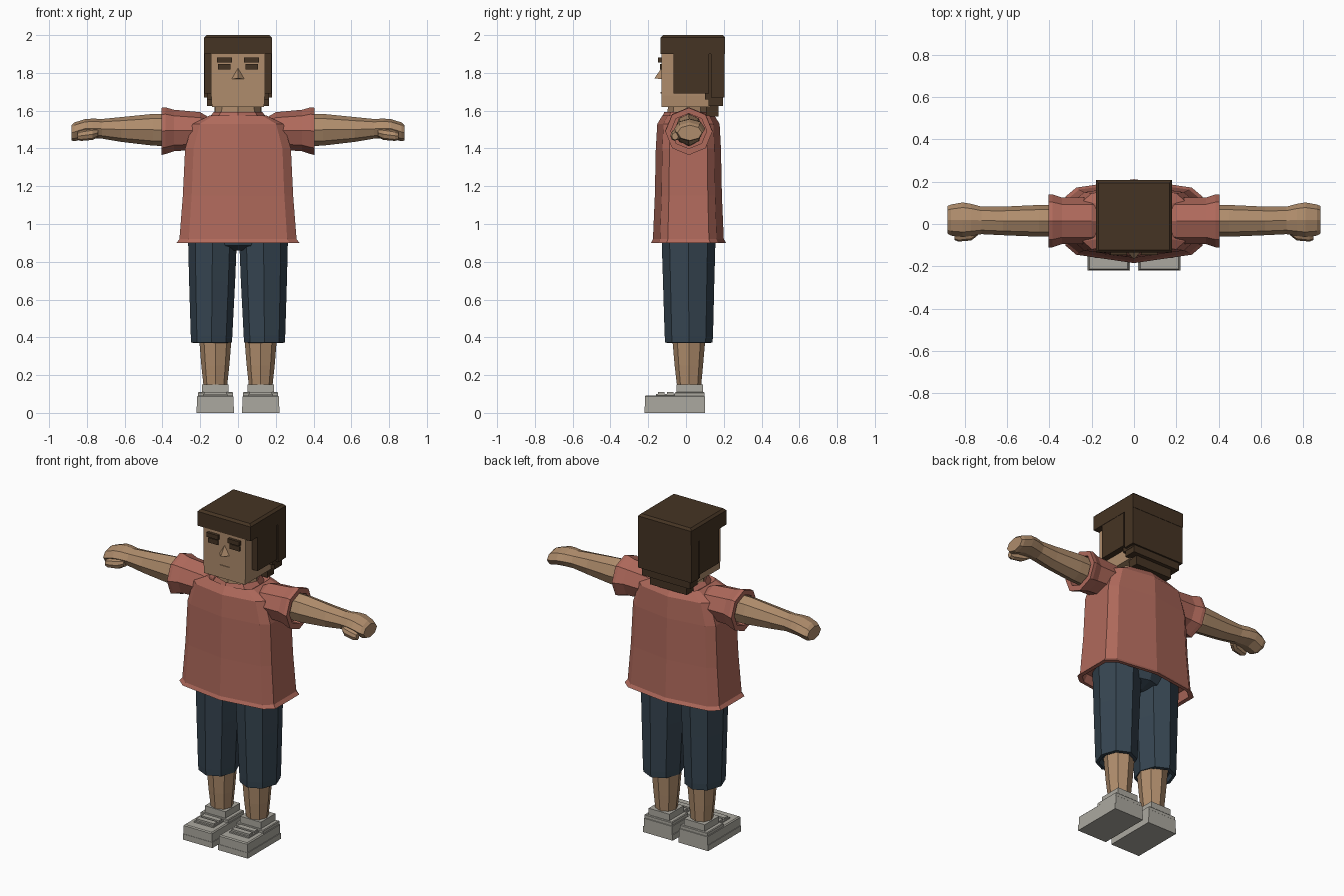
import bpy, bmesh, math
from mathutils import Vector

old = bpy.data.objects.get("Cube")
if old:
    bpy.data.objects.remove(old, do_unlink=True)


def material(name, r, g, b):
    m = bpy.data.materials.new(name)
    m.use_nodes = True
    m.diffuse_color = (r, g, b, 1)
    m.node_tree.nodes["Principled BSDF"].inputs["Base Color"].default_value = (r, g, b, 1)
    return m


SKIN = material("skin", .43, .265, .15)
SHIRT = material("red shirt", .43, .142, .105)
NAVY = material("navy cloth", .037, .06, .083)
HAIR = material("dark brown hair", .06, .034, .017)
SHOE = material("grey shoe", .41, .395, .35)


def finish(name, bm, mat, mirror=False):
    bmesh.ops.recalc_face_normals(bm, faces=bm.faces)
    me = bpy.data.meshes.new(name)
    bm.to_mesh(me)
    bm.free()
    me.materials.append(mat)
    ob = bpy.data.objects.new(name, me)
    bpy.context.collection.objects.link(ob)
    if mirror:
        mod = ob.modifiers.new("mirror", "MIRROR")
        mod.use_mirror_merge = False
    return ob


def loft(name, rings, mat, mirror=False):
    """Skin a list of equal-length rings and cap both ends."""
    bm = bmesh.new()
    loops = [[bm.verts.new(p) for p in ring] for ring in rings]
    n = len(loops[0])
    for a, b in zip(loops, loops[1:]):
        for i in range(n):
            j = (i + 1) % n
            bm.faces.new((a[i], a[j], b[j], b[i]))
    bm.faces.new(loops[0])
    bm.faces.new(loops[-1])
    return finish(name, bm, mat, mirror)


def box(name, x0, x1, y0, y1, z0, z1, mat, mirror=False, inset=0):
    """Box whose top can be drawn in by an inset."""
    def ring(z, d):
        return [(x0 + d, y0 + d, z), (x1 - d, y0 + d, z), (x1 - d, y1 - d, z), (x0 + d, y1 - d, z)]
    return loft(name, [ring(z0, 0), ring(z1 - inset, 0), ring(z1, inset)] if inset
                else [ring(z0, 0), ring(z1, 0)], mat, mirror)


OCT = [(math.cos(i * math.pi / 4), math.sin(i * math.pi / 4)) for i in range(8)]


def oct_z(z, cx, rx, y0, y1):
    """Level octagon with corners on the axes."""
    return [(cx + rx * c, (y0 + y1) / 2 + (y1 - y0) / 2 * s, z) for c, s in OCT]


def oct_x(x, y0, y1, z0, z1):
    """Upright octagon facing sideways."""
    return [(x, (y0 + y1) / 2 + (y1 - y0) / 2 * c, (z0 + z1) / 2 + (z1 - z0) / 2 * s) for c, s in OCT]


# Shirt body: ten-sided rings, flared and hollow at the hem
HALF = [(0, -1), (.84, -.8), (1, -.58), (1, .58), (.84, .8), (0, 1)]
TORSO = HALF + [(-x, y) for x, y in HALF[-2:0:-1]]


def torso(z, rx, y0, y1):
    return [(rx * x, (y0 + y1) / 2 + (y1 - y0) / 2 * y, z) for x, y in TORSO]


loft("shirt_body", [torso(*r) for r in [
    (.95, .285, -.15, .175), (.9, .3, -.165, .19), (.9, .325, -.185, .212),
    (.92, .31, -.175, .2), (1.15, .292, -.165, .19), (1.4, .28, -.16, .185),
    (1.53, .24, -.152, .178), (1.575, .15, -.125, .15), (1.555, .12, -.1, .12)]], SHIRT)

# Collar and neck
loft("collar", [oct_z(1.55, 0, .16, -.135, .14), oct_z(1.592, 0, .13, -.115, .12),
                oct_z(1.57, 0, .11, -.095, .1)], SHIRT)
loft("neck", [oct_z(1.5, 0, .125, -.1, .11), oct_z(1.66, 0, .12, -.095, .105)], SKIN)

# Sleeves with a hollow cuff
loft("sleeve", [oct_x(*r) for r in [
    (.12, -.08, .1, 1.42, 1.545), (.2, -.095, .125, 1.395, 1.592),
    (.34, -.095, .125, 1.385, 1.605), (.385, -.11, .14, 1.37, 1.618),
    (.405, -.11, .14, 1.365, 1.615), (.405, -.08, .11, 1.4, 1.585),
    (.36, -.08, .11, 1.4, 1.585)]], SHIRT, True)

# Arm running into a mitten hand that droops at the fingertips
loft("arm", [oct_x(*r) for r in [
    (.3, -.06, .09, 1.41, 1.585), (.45, -.06, .09, 1.415, 1.583),
    (.62, -.053, .082, 1.435, 1.566), (.72, -.048, .082, 1.452, 1.556),
    (.77, -.056, .095, 1.455, 1.558), (.81, -.062, .102, 1.455, 1.555),
    (.865, -.055, .092, 1.438, 1.538), (.882, -.045, .085, 1.442, 1.523)]], SKIN, True)
loft("thumb", [oct_x(*r) for r in [
    (.74, -.055, .0, 1.46, 1.505), (.77, -.078, -.02, 1.445, 1.505),
    (.83, -.083, -.035, 1.44, 1.495), (.85, -.075, -.04, 1.445, 1.485)]], SKIN, True)

# Shorts, hips and lower legs
loft("shorts_leg", [oct_z(*r) for r in [
    (.4, .14, .085, -.08, .11), (.37, .14, .09, -.09, .12), (.372, .14, .108, -.11, .14),
    (.41, .14, .11, -.113, .143), (.7, .137, .122, -.122, .15),
    (.95, .135, .13, -.13, .157)]], NAVY, True)
loft("shorts_hips", [oct_z(.86, 0, .03, -.04, .07), oct_z(.885, 0, .2, -.115, .14),
                     oct_z(.95, 0, .26, -.13, .157)], NAVY)
loft("lower_leg", [oct_z(.12, .12, .06, -.045, .078), oct_z(.25, .12, .074, -.06, .09),
                   oct_z(.42, .12, .088, -.075, .105)], SKIN, True)

# Shoes: sole, upper, ankle cuff and lace bars
box("shoe_sole", .02, .22, -.22, .1, 0, .035, SHOE, True)
box("shoe_toe", .024, .216, -.218, .1, .035, .092, SHOE, True, .006)
box("shoe_heel", .027, .213, -.06, .098, .08, .11, SHOE, True, .004)
box("ankle_cuff", .05, .19, -.05, .09, .1, .15, SHOE, True)
for y in (-.148, -.1):
    box("lace_bar", .06, .18, y, y + .033, .085, .111, SHOE, True)
box("shoe_tongue", .055, .185, -.16, -.05, .08, .1, SHOE, True)

# Head tapering slightly to the chin
loft("head", [[(x * w, y, z) for x, y in ((-1, -.13), (1, -.13), (1, .13), (-1, .13))]
              for z, w in ((1.62, .138), (1.68, .142), (1.93, .142))], SKIN)
bm = bmesh.new()
base = [bm.verts.new(p) for p in ((-.035, -.128, 1.768), (.035, -.128, 1.768), (0, -.128, 1.828))]
tip = bm.verts.new((0, -.168, 1.77))
bm.faces.new(base)
for i in range(3):
    bm.faces.new((base[i], base[(i + 1) % 3], tip))
finish("nose", bm, SKIN)
box("mouth", -.035, .035, -.134, -.12, 1.692, 1.7, SKIN)
box("eyebrow", .033, .11, -.147, -.12, 1.855, 1.882, HAIR, True)
box("eye", .04, .107, -.138, -.12, 1.818, 1.847, HAIR, True)

# Blocky hair: cap, side panels, back and nape steps
box("hair_cap", -.18, .18, -.135, .207, 1.9, 2, HAIR, False, .013)
box("hair_side", .135, .178, -.065, .122, 1.69, 1.91, HAIR, True)
box("hair_back_core", -.165, .165, .1, .19, 1.66, 1.91, HAIR)
box("hair_back", -.18, .18, .132, .205, 1.67, 1.91, HAIR)
box("hair_back_lower", -.163, .163, .12, .195, 1.625, 1.68, HAIR)
box("hair_nape", -.125, .125, .105, .172, 1.57, 1.64, HAIR)
